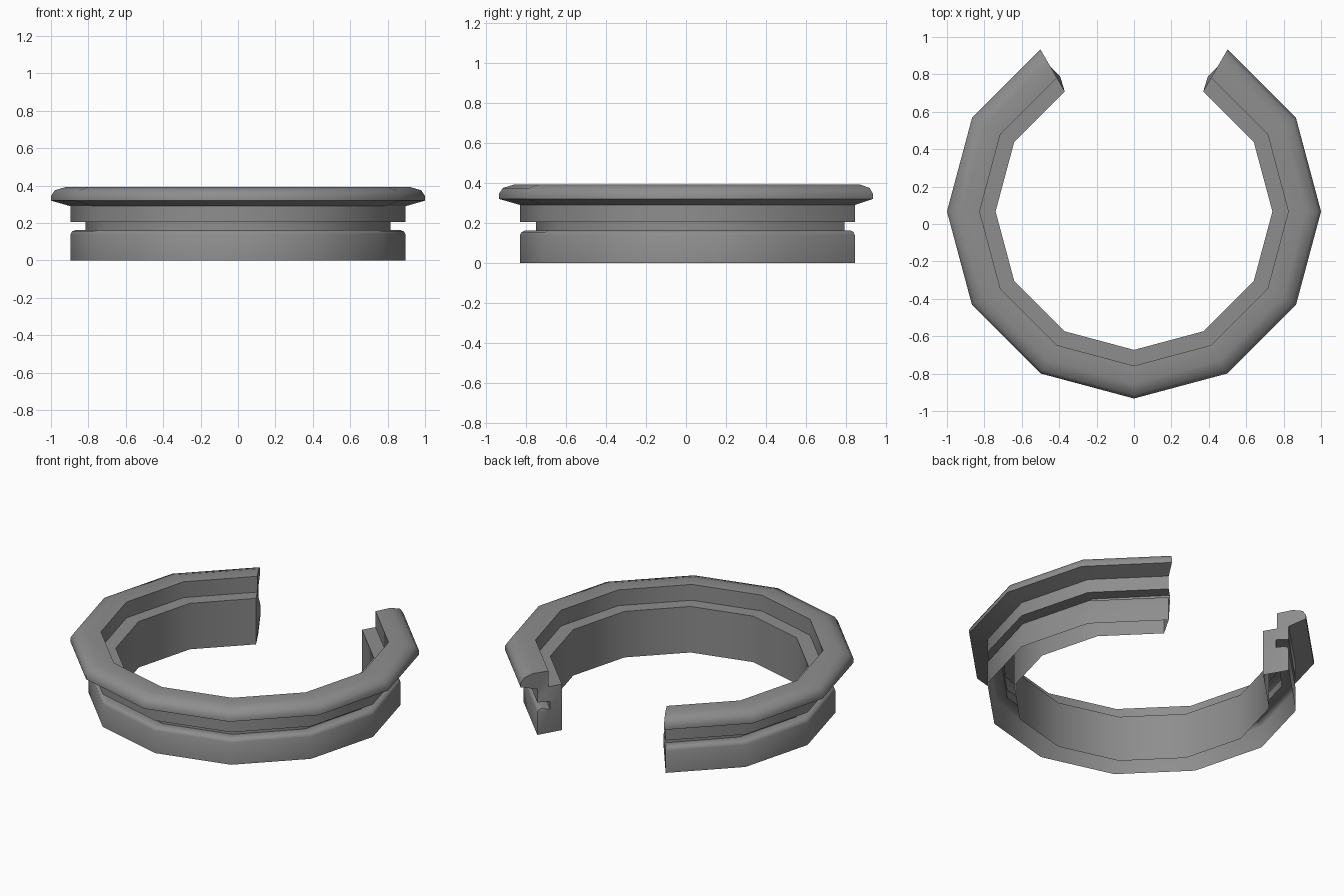
import bpy, bmesh
from math import radians, cos, sin

if "Cube" in bpy.data.objects:
    bpy.data.objects.remove(bpy.data.objects["Cube"])

# Cross-section (radius, height), from the outer foot up and over to the inner
# foot; the underside is left open
profile = [
    (0.895, 0.0), (0.895, 0.14), (0.887, 0.155), (0.868, 0.163),
    (0.815, 0.155), (0.815, 0.205), (0.895, 0.205), (0.895, 0.29),
    (1.0, 0.32), (1.0, 0.345), (0.98, 0.375), (0.92, 0.393),
    (0.825, 0.39), (0.825, 0.29), (0.74, 0.29), (0.74, 0.0),
]
SEGMENTS = 10            # ten sides of a twelve-sided ring, gap at the back
CENTRE_Y = 0.067
GROOVE_FLOOR = (4, 5)

bm = bmesh.new()
rings = []
for i in range(SEGMENTS + 1):
    a = radians(120 + 30 * i)
    rings.append([bm.verts.new((r * cos(a), r * sin(a) + CENTRE_Y, z))
                  for r, z in profile])

# Swept walls
for r0, r1 in zip(rings, rings[1:]):
    for j in range(len(profile) - 1):
        bm.faces.new((r0[j], r1[j], r1[j + 1], r0[j + 1]))

# End caps
caps = [bm.faces.new(rings[0]), bm.faces.new(rings[-1][::-1])]
bmesh.ops.recalc_face_normals(bm, faces=bm.faces[:])
bmesh.ops.triangulate(bm, faces=caps)

# Groove floor sticks out slightly at both open ends
for ring in (rings[0], rings[-1]):
    for j in GROOVE_FLOOR:
        ring[j].co.x *= 0.97
        ring[j].co.y += 0.017

mesh = bpy.data.meshes.new("split_ring")
bm.to_mesh(mesh)
bm.free()
ring_obj = bpy.data.objects.new("split_ring", mesh)
bpy.context.collection.objects.link(ring_obj)

# Dark grey
grey = bpy.data.materials.new("dark_grey")
grey.diffuse_color = (0.27, 0.27, 0.27, 1)
grey.use_nodes = True
grey.node_tree.nodes["Principled BSDF"].inputs["Base Color"].default_value = grey.diffuse_color
mesh.materials.append(grey)

# Smooth round the ring, sharp at the profile corners
bpy.context.view_layer.objects.active = ring_obj
ring_obj.select_set(True)
bpy.ops.object.shade_smooth_by_angle(angle=radians(45))
